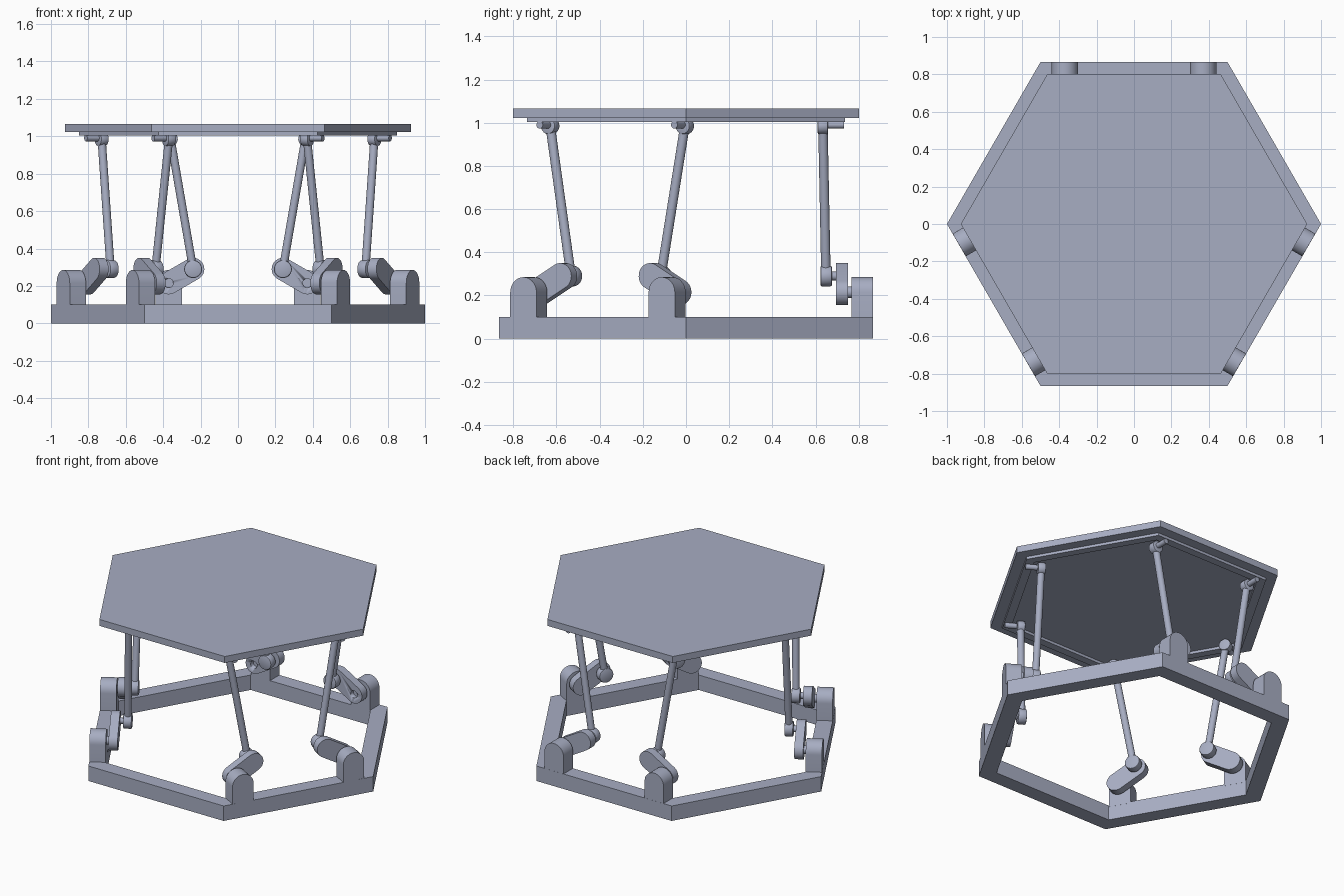
import bpy, bmesh, math
from mathutils import Vector, Matrix

if "Cube" in bpy.data.objects:
    bpy.data.objects.remove(bpy.data.objects["Cube"])

metal = bpy.data.materials.new("blue_grey_metal")
metal.diffuse_color = (0.386, 0.418, 0.54, 1)
metal.use_nodes = True
metal.node_tree.nodes["Principled BSDF"].inputs["Base Color"].default_value = metal.diffuse_color


def finish(name, bm, smooth=True):
    bmesh.ops.recalc_face_normals(bm, faces=bm.faces)
    me = bpy.data.meshes.new(name)
    bm.to_mesh(me)
    bm.free()
    me.materials.append(metal)
    ob = bpy.data.objects.new(name, me)
    bpy.context.collection.objects.link(ob)
    if smooth:
        bpy.ops.object.select_all(action='DESELECT')
        ob.select_set(True)
        bpy.context.view_layer.objects.active = ob
        bpy.ops.object.shade_smooth_by_angle(angle=math.radians(30))
    return ob


def hexagon(r, z):
    return [(r * math.cos(k * math.pi / 3), r * math.sin(k * math.pi / 3), z) for k in range(6)]


def hex_slab(name, r, z0, z1, inner=0):
    """Hexagonal plate, or a hexagonal frame when an inner radius is given."""
    bm = bmesh.new()
    loops = [[bm.verts.new(p) for p in hexagon(rr, z)]
             for rr, z in ([(r, z0), (r, z1)] + ([(inner, z1), (inner, z0)] if inner else []))]
    n = len(loops)
    for a in range(n if inner else 1):
        for k in range(6):
            j, b = (k + 1) % 6, (a + 1) % n
            bm.faces.new((loops[a][k], loops[a][j], loops[b][j], loops[b][k]))
    if not inner:
        bm.faces.new(loops[0])
        bm.faces.new(loops[1])
    return finish(name, bm, False)


def arc(x, z, r, a0, a1, n=16):
    return [(x + r * math.cos(a0 + (a1 - a0) * k / n), z + r * math.sin(a0 + (a1 - a0) * k / n))
            for k in range(n + 1)]


def extrude_y(name, outline, y0, y1, turn):
    """Extrude an xz outline along y, then turn it to its side of the frame."""
    bm = bmesh.new()
    face = bm.faces.new([bm.verts.new((x, y0, z)) for x, z in outline])
    new = bmesh.ops.extrude_face_region(bm, geom=[face])["geom"]
    bmesh.ops.translate(bm, verts=[v for v in new if isinstance(v, bmesh.types.BMVert)], vec=(0, y1 - y0, 0))
    bm.transform(turn)
    return finish(name, bm)


def rod(name, a, b, r, turn, chamfer=0.0):
    a, b = Vector(a), Vector(b)
    d = b - a
    bm = bmesh.new()
    bmesh.ops.create_cone(bm, cap_ends=True, segments=28, radius1=r, radius2=r, depth=d.length)
    if chamfer:
        rims = [e for e in bm.edges if abs(e.verts[0].co.z - e.verts[1].co.z) < 1e-5]
        bmesh.ops.bevel(bm, geom=rims, offset=chamfer, segments=2, affect='EDGES', profile=0.5)
    bm.transform(turn @ Matrix.Translation((a + b) / 2) @ d.to_track_quat('Z', 'Y').to_matrix().to_4x4())
    return finish(name, bm)


# Base frame, top plate and the rim under it
hex_slab("base_frame", 1.0, 0, 0.1, inner=0.885)
hex_slab("top_plate", 0.926, 1.022, 1.065)
hex_slab("plate_rim", 0.85, 1.004, 1.024, inner=0.79)

PIVOT_X, PIVOT_Z, ARM = 0.37, 0.215, 0.15
for side in range(3):
    turn = Matrix.Rotation(side * math.tau / 3, 4, 'Z')
    for s in (-1, 1):
        px = s * PIVOT_X
        tx, tz = px - s * ARM * math.cos(math.pi / 6), PIVOT_Z + ARM * 0.5
        tag = f"_{side + 1}_{'left' if s < 0 else 'right'}"

        # Round-topped bracket on the frame
        post = [(px + 0.07, 0.09)] + arc(px, PIVOT_Z, 0.07, 0, math.pi) + [(px - 0.07, 0.09)]
        extrude_y("bracket" + tag, post, 0.766, 0.8655, turn)

        # Crank arm with a bored pivot hole
        d = math.atan2(tz - PIVOT_Z, tx - px)
        q = math.pi / 2
        oval = arc(tx, tz, 0.06, d - q, d + q) + arc(px, PIVOT_Z, 0.06, d + q, d + 3 * q)
        arm = extrude_y("crank_arm" + tag, oval, 0.695, 0.75, turn)
        cutter = rod("hole_cutter" + tag, (px, 0.68, PIVOT_Z), (px, 0.725, PIVOT_Z), 0.024, turn)
        cutter.hide_render = True
        cutter.hide_viewport = True
        cut = arm.modifiers.new("pivot_hole", 'BOOLEAN')
        cut.operation, cut.object, cut.solver = 'DIFFERENCE', cutter, 'EXACT'
        rod("motor_shaft" + tag, (px, 0.74, PIVOT_Z), (px, 0.775, PIVOT_Z), 0.026, turn)

        # Lower joint, push rod and upper joint
        rod("lower_pin" + tag, (tx, 0.66, tz), (tx, 0.70, tz), 0.02, turn)
        rod("lower_joint" + tag, (tx, 0.622, tz), (tx, 0.676, tz), 0.048, turn, 0.008)
        ux, uz = s * 0.36, 0.985
        rod("push_rod" + tag, (tx, 0.648, tz), (ux, 0.634, uz), 0.022, turn)
        rod("upper_joint" + tag, (ux, 0.61, uz), (ux, 0.658, uz), 0.038, turn, 0.006)
        rod("upper_pin" + tag, (ux, 0.65, 0.99), (ux, 0.732, 0.99), 0.017, turn)
